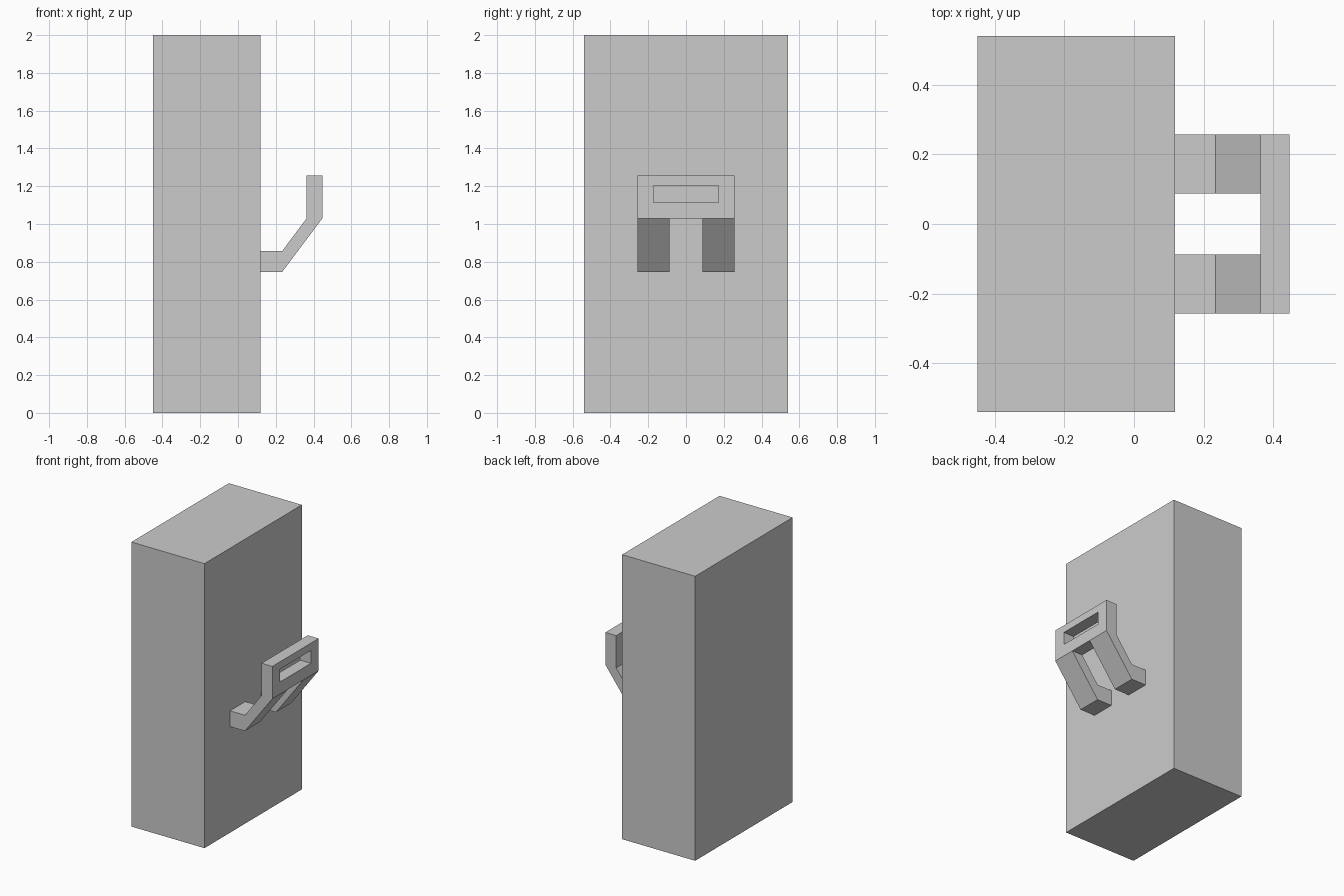
import bpy
import bmesh

if "Cube" in bpy.data.objects:
    bpy.data.objects.remove(bpy.data.objects["Cube"])


def finish(name, bm):
    bmesh.ops.recalc_face_normals(bm, faces=bm.faces)
    mesh = bpy.data.meshes.new(name)
    bm.to_mesh(mesh)
    bm.free()
    obj = bpy.data.objects.new(name, mesh)
    bpy.context.collection.objects.link(obj)
    return obj


def prism(name, profile, y0, y1):
    """Extrude a closed x-z profile from y0 to y1."""
    bm = bmesh.new()
    face = bm.faces.new([bm.verts.new((x, y0, z)) for x, z in profile])
    new = bmesh.ops.extrude_face_region(bm, geom=[face])["geom"]
    verts = [g for g in new if isinstance(g, bmesh.types.BMVert)]
    bmesh.ops.translate(bm, verts=verts, vec=(0, y1 - y0, 0))
    return finish(name, bm)


def frame(name, x0, x1, outer, inner):
    """Plate with a rectangular through slot; rectangles are y0, y1, z0, z1."""
    bm = bmesh.new()
    loops = []
    for x, (y0, y1, z0, z1) in ((x0, outer), (x1, outer), (x1, inner), (x0, inner)):
        loops.append([bm.verts.new((x, y, z))
                      for y, z in ((y0, z0), (y1, z0), (y1, z1), (y0, z1))])
    for a, b in zip(loops, loops[1:] + loops[:1]):
        for i in range(4):
            j = (i + 1) % 4
            bm.faces.new((a[i], a[j], b[j], b[i]))
    return finish(name, bm)


# Main block
prism("body", [(-0.45, 0), (0.118, 0), (0.118, 2), (-0.45, 2)], -0.541, 0.541)

# Pair of cranked arms, slightly embedded in the block
arm = [(0.10, 0.746), (0.234, 0.746), (0.447, 1.03),
       (0.363, 1.03), (0.234, 0.857), (0.10, 0.857)]
for side, sign in (("left", 1), ("right", -1)):
    prism(f"{side}_arm", arm, sign * 0.087, sign * 0.257)

# Slotted plate joining the arms
frame("slotted_plate", 0.363, 0.447,
      (-0.257, 0.257, 1.03, 1.257), (-0.172, 0.172, 1.115, 1.205))
